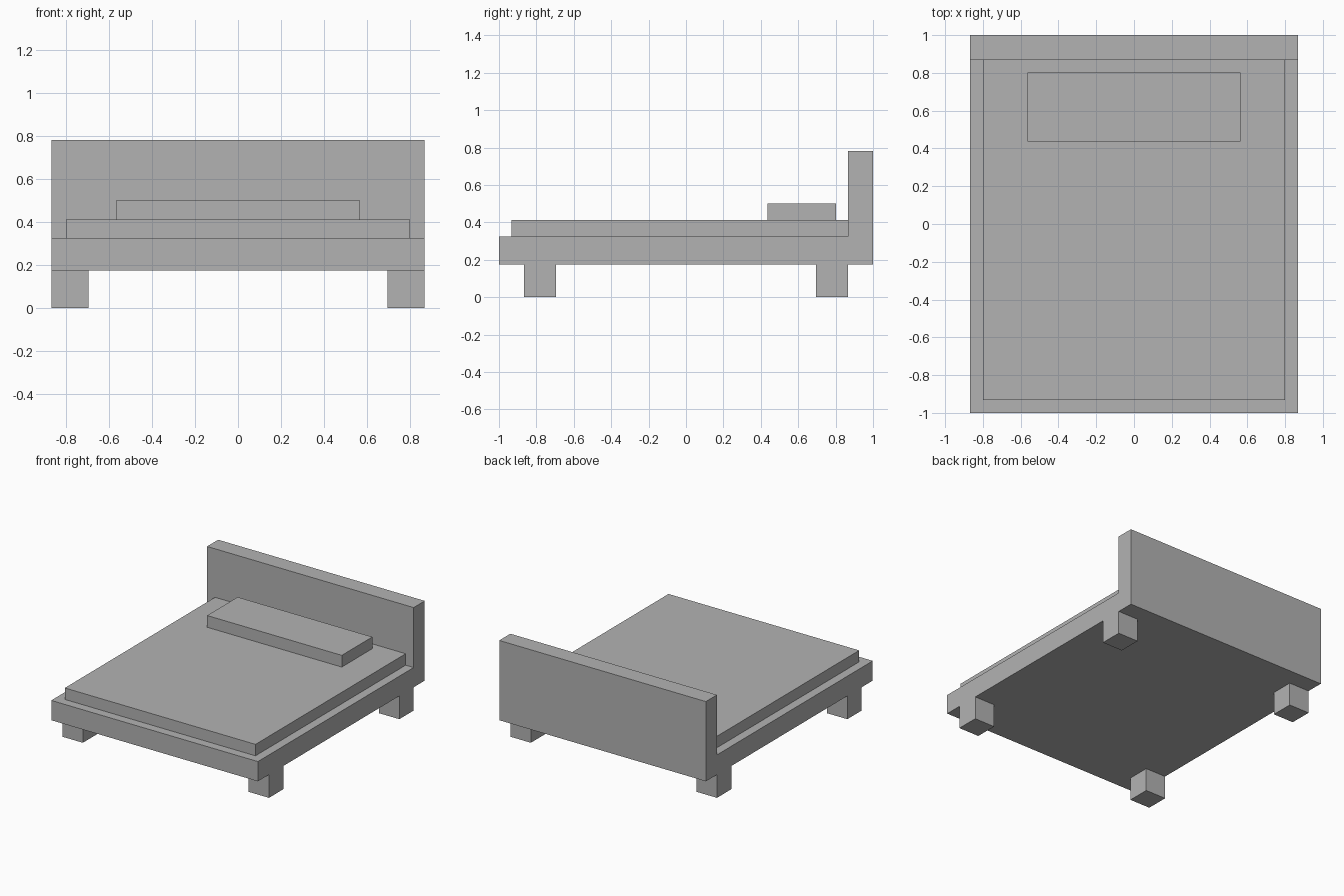
import bpy
import bmesh
from mathutils import Vector

cube = bpy.data.objects.get("Cube")
if cube:
    bpy.data.objects.remove(cube, do_unlink=True)

grey = bpy.data.materials.new("plain_grey")
grey.use_nodes = True
colour = (0.45, 0.45, 0.45, 1)
grey.diffuse_color = colour
grey.node_tree.nodes["Principled BSDF"].inputs["Base Color"].default_value = colour


def extrude_profile(name, profile, x0, x1):
    """Extrude a (y, z) outline along x from x0 to x1."""
    bm = bmesh.new()
    face = bm.faces.new([bm.verts.new((x0, y, z)) for y, z in profile])
    result = bmesh.ops.extrude_face_region(bm, geom=[face])
    moved = [g for g in result["geom"] if isinstance(g, bmesh.types.BMVert)]
    bmesh.ops.translate(bm, verts=moved, vec=Vector((x1 - x0, 0, 0)))
    bmesh.ops.recalc_face_normals(bm, faces=bm.faces)
    mesh = bpy.data.meshes.new(name)
    bm.to_mesh(mesh)
    bm.free()
    mesh.materials.append(grey)
    obj = bpy.data.objects.new(name, mesh)
    bpy.context.collection.objects.link(obj)
    return obj


def box(name, x0, x1, y0, y1, z0, z1):
    return extrude_profile(name, [(y0, z0), (y1, z0), (y1, z1), (y0, z1)], x0, x1)


half_width = 0.867
base, deck, mattress_top = 0.176, 0.326, 0.413

# Bed base and headboard share one L-shaped side profile
extrude_profile("frame_and_headboard",
                [(-1, base), (1, base), (1, 0.781), (half_width, 0.781),
                 (half_width, deck), (-1, deck)], -half_width, half_width)

# Mattress and pillow
box("mattress", -0.8, 0.8, -0.933, half_width, deck, mattress_top)
box("pillow", -0.565, 0.565, 0.437, 0.803, mattress_top, 0.502)

# Four square legs
inner = 0.695
for side, sx in (("left", 1), ("right", -1)):
    for end, sy in (("front", -1), ("back", 1)):
        xs = sorted((sx * inner, sx * half_width))
        ys = sorted((sy * inner, sy * half_width))
        box(f"{end}_{side}_leg", *xs, *ys, 0, base)
